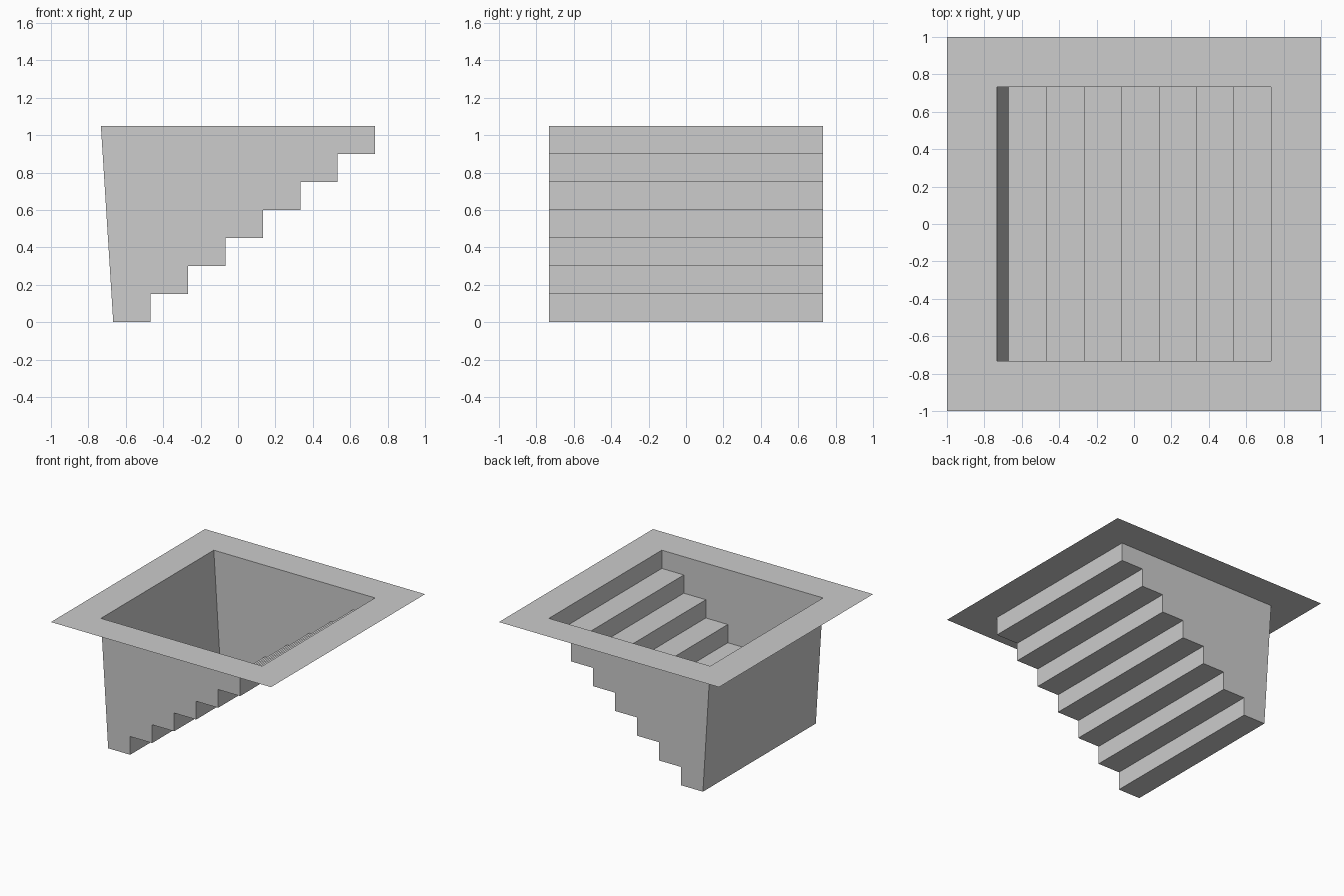
import bpy

cube = bpy.data.objects.get("Cube")
if cube:
    bpy.data.objects.remove(cube, do_unlink=True)

HALF = 1.0        # outer half width of the rim
WELL = 0.733      # half width of the opening
STEPS = 7
RISE, RUN = 0.15, 0.2
TOP = STEPS * RISE
FOOT = WELL - STEPS * RUN   # x at the foot of the sloped wall

grey = bpy.data.materials.new("light grey")
colour = (0.604, 0.604, 0.604, 1)
grey.diffuse_color = colour
grey.use_nodes = True
grey.node_tree.nodes["Principled BSDF"].inputs["Base Color"].default_value = colour


def add_sheet(name, verts, faces):
    mesh = bpy.data.meshes.new(name)
    mesh.from_pydata(verts, [], faces)
    mesh.materials.append(grey)
    mesh.update()
    obj = bpy.data.objects.new(name, mesh)
    bpy.context.collection.objects.link(obj)
    return obj


# Stair profile, from the top of the sloped wall down and up the steps
profile = [(-WELL, TOP)]
for i in range(STEPS):
    profile += [(FOOT + i * RUN, i * RISE), (FOOT + (i + 1) * RUN, i * RISE)]
profile.append((WELL, TOP))
n = len(profile)


def strip(name, first, last):
    """Sheet swept across the well between two profile points, facing inward."""
    part = profile[first:last + 1]
    m = len(part)
    verts = [(x, y, z) for y in (-WELL, WELL) for x, z in part]
    faces = [(i, i + 1, m + i + 1, m + i) for i in range(m - 1)]
    return add_sheet(name, verts, faces)


strip("sloped_wall", 0, 1)
strip("stairs", 1, n - 1)

# Stepped side walls, facing into the well
for name, y, order in (("front_wall", -WELL, reversed(range(n))),
                       ("back_wall", WELL, range(n))):
    add_sheet(name, [(x, y, z) for x, z in profile], [tuple(order)])

# Flat rim around the opening
corners = [(-1, -1), (1, -1), (1, 1), (-1, 1)]
add_sheet("rim",
          [(sx * r, sy * r, TOP) for r in (HALF, WELL) for sx, sy in corners],
          [(i, (i + 1) % 4, 4 + (i + 1) % 4, 4 + i) for i in range(4)])
